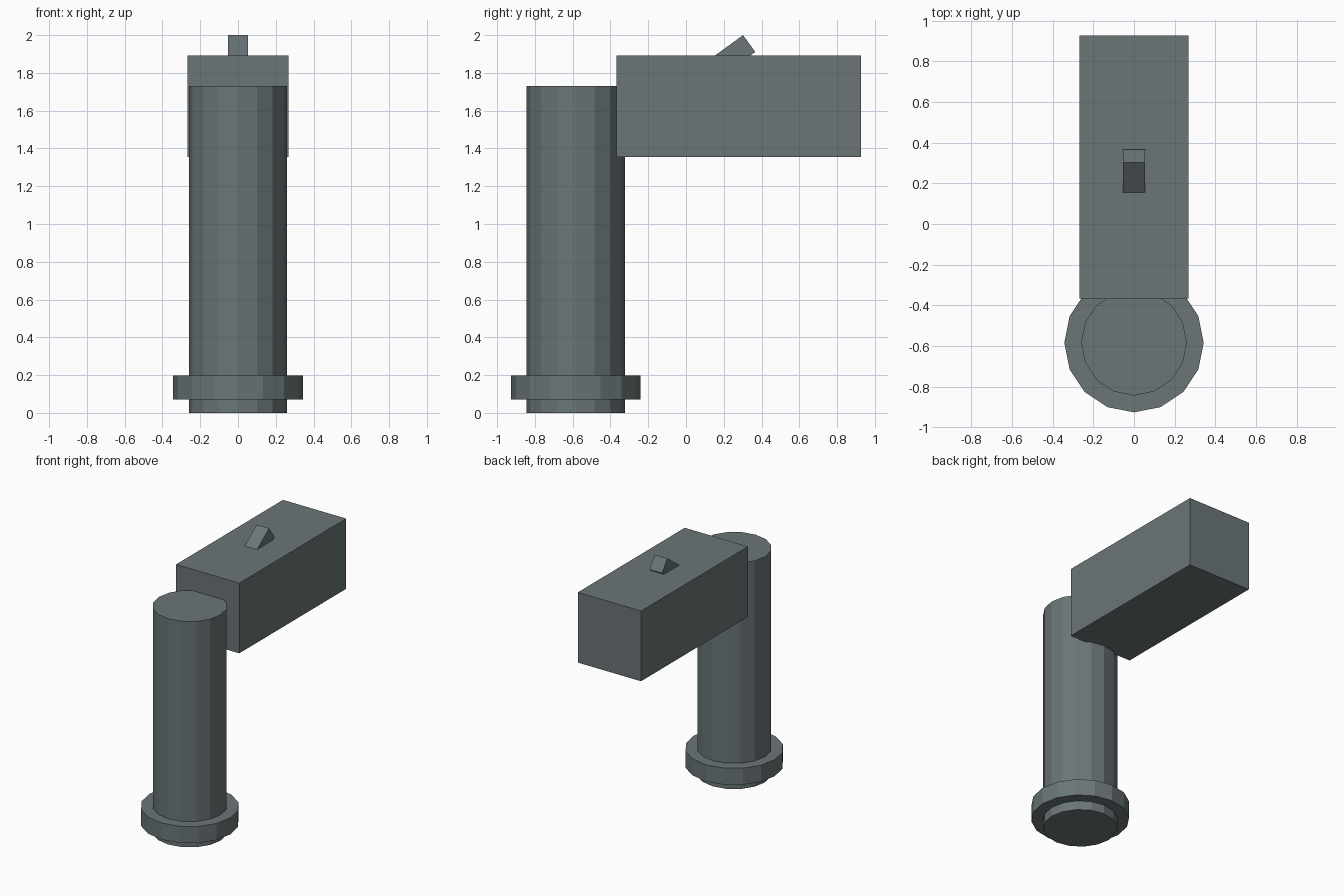
import bpy
from math import radians
from mathutils import Matrix, Vector

cube = bpy.data.objects.get("Cube")
if cube:
    bpy.data.objects.remove(cube, do_unlink=True)

COLOUR = (0.145, 0.178, 0.185, 1)
grey = bpy.data.materials.new("slate_grey")
grey.use_nodes = True
grey.diffuse_color = COLOUR
grey.node_tree.nodes["Principled BSDF"].inputs["Base Color"].default_value = COLOUR


def finish(name):
    obj = bpy.context.object
    obj.name = name
    obj.data.materials.append(grey)
    return obj


def disc(name, radius, bottom, top):
    """Sixteen-sided upright cylinder on the column axis."""
    bpy.ops.mesh.primitive_cylinder_add(
        vertices=16, radius=radius, depth=top - bottom,
        location=(0, COLUMN_Y, (bottom + top) / 2))
    return finish(name)


def box(name, size, centre, tilt=0):
    bpy.ops.mesh.primitive_cube_add(size=1, location=centre, rotation=(tilt, 0, 0))
    obj = finish(name)
    obj.data.transform(Matrix.Diagonal((*size, 1)))
    return obj


COLUMN_Y = -0.584

# Upright column and the collar around its foot
disc("column", 0.26, 0, 1.73)
disc("foot_collar", 0.343, 0.07, 0.197)

# Long rectangular head reaching backwards from the column
box("head", (0.536, 1.295, 0.538), (0, 0.28, 1.624))

# Tilted lever poking out of the top of the head, placed by its highest edge
tilt = radians(36)
length, thickness = 0.24, 0.11
offset = Matrix.Rotation(tilt, 3, "X") @ Vector((0, -length / 2, -thickness / 2))
box("lever", (0.106, length, thickness), Vector((0, 0.302, 2.0)) + offset, tilt)
